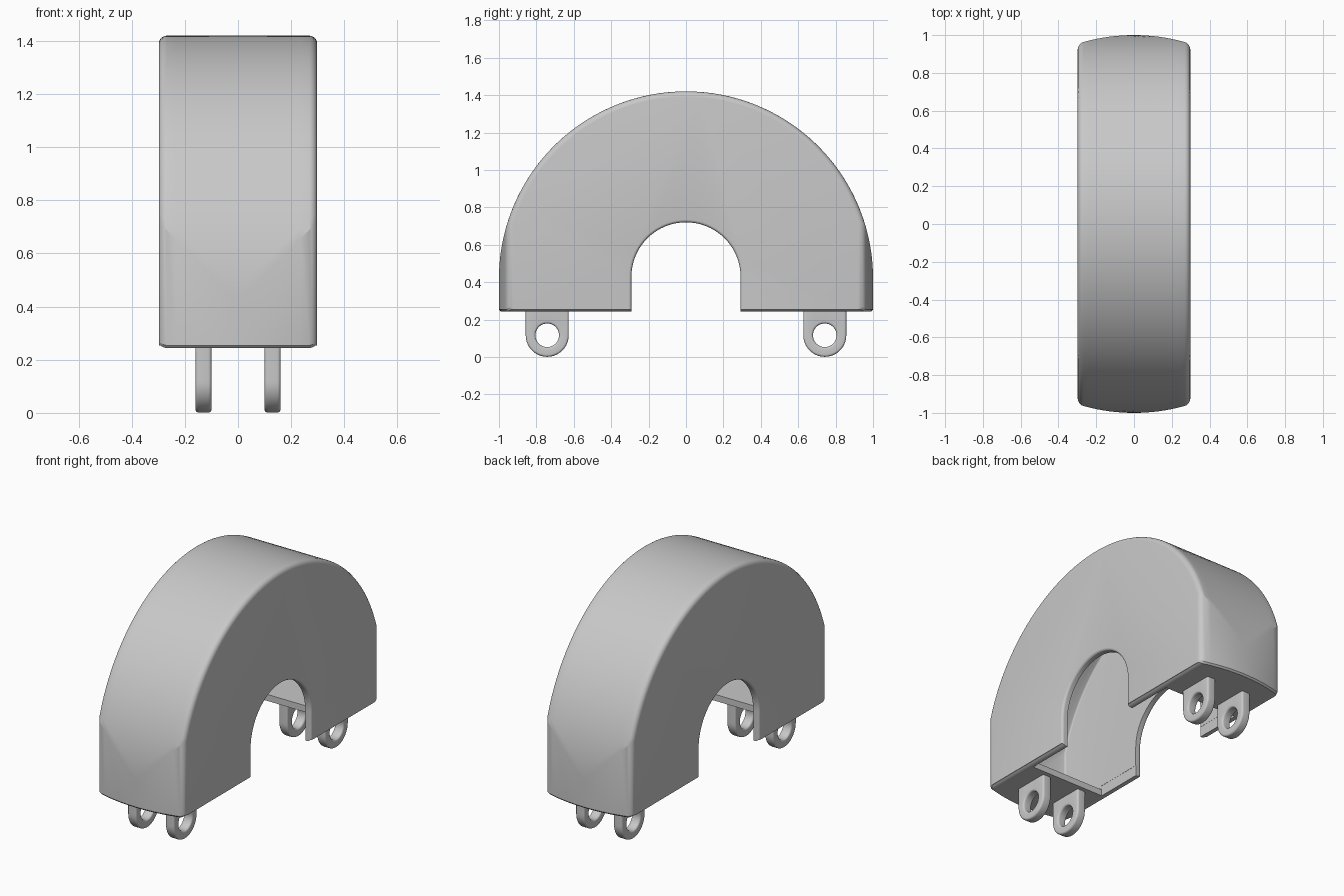
import bpy, bmesh, math

if "Cube" in bpy.data.objects:
    bpy.data.objects.remove(bpy.data.objects["Cube"])

grey = bpy.data.materials.new("light grey")
grey.diffuse_color = (0.58, 0.58, 0.58, 1)
grey.use_nodes = True
grey.node_tree.nodes["Principled BSDF"].inputs["Base Color"].default_value = grey.diffuse_color

HALF, CENTRE, BASE, WALL = 0.298, 0.42, 0.244, 0.04


def loft(name, rings, closed=False):
    """Skin a list of equal rings; cap the ends or join them into a loop."""
    bm = bmesh.new()
    vs = [[bm.verts.new(p) for p in r] for r in rings]
    n = len(rings[0])
    for i in range(len(vs) if closed else len(vs) - 1):
        a, b = vs[i], vs[(i + 1) % len(vs)]
        for j in range(n):
            k = (j + 1) % n
            bm.faces.new((a[j], a[k], b[k], b[j]))
    if not closed:
        bm.faces.new(vs[0])
        bm.faces.new(vs[-1])
    bmesh.ops.recalc_face_normals(bm, faces=bm.faces)
    me = bpy.data.meshes.new(name)
    bm.to_mesh(me)
    bm.free()
    me.materials.append(grey)
    ob = bpy.data.objects.new(name, me)
    bpy.context.collection.objects.link(ob)
    return ob


def fillet(r, n=5):
    """(inward offset, outward advance) pairs round a quarter circle."""
    return [(r * (1 - math.cos(a)), r * math.sin(a))
            for a in (math.pi / 2 * i / n for i in range(n + 1))]


def stations(half, r):
    """x positions with edge inset, rounded at both sides."""
    edge = [(half - r + adv, d) for d, adv in fillet(r)]
    flat = half - r
    mid = [(flat * i / 8, 0) for i in range(-7, 8)]
    return [(-x, d) for x, d in reversed(edge)] + mid + edge


def crowned_half_disc(name, half, shrink, base, r, chamfer):
    """Half disc across x whose two ends are crowned by an upright cylinder."""
    rings = []
    for x, d in stations(half, r):
        d += shrink
        rad, y = 1 - d, math.sqrt(1 - x * x) - d
        t0 = math.acos(min(1, y / rad))
        z0 = base + min(d - shrink, chamfer)
        ring = [(x, y - chamfer, z0), (x, y, z0 + chamfer)]
        for i in range(65):
            t = t0 + (math.pi - 2 * t0) * i / 64
            ring.append((x, rad * math.cos(t), CENTRE + rad * math.sin(t)))
        ring += [(x, -y, z0 + chamfer), (x, -y + chamfer, z0)]
        rings.append(ring)
    return loft(name, rings)


def cut(ob, cutter):
    m = ob.modifiers.new("cut", 'BOOLEAN')
    m.operation, m.solver, m.object = 'DIFFERENCE', 'EXACT', cutter
    bpy.context.view_layer.objects.active = ob
    bpy.ops.object.modifier_apply(modifier=m.name)
    bpy.data.objects.remove(cutter)


def smooth(ob):
    bpy.ops.object.select_all(action='DESELECT')
    ob.select_set(True)
    bpy.context.view_layer.objects.active = ob
    bpy.ops.object.shade_smooth_by_angle(angle=math.radians(20))


# Hollow arched housing
housing = crowned_half_disc("arched_housing", HALF, 0, BASE, 0.03, 0.01)
cut(housing, crowned_half_disc("cavity", HALF - WALL, WALL, BASE + WALL, 0.01, 0.005))

# Open slot in the floor, leaving a plate at each end
sx = HALF - WALL + 0.001
cut(housing, loft("floor_slot", [[(x, -0.6, 0.1), (x, 0.6, 0.1), (x, 0.6, 0.31), (x, -0.6, 0.31)]
                                 for x in (-sx, sx)]))

# Arch opening through both walls, flared for a rounded rim
flare = [(HALF - 0.015 + adv, d) for d, adv in fillet(0.015)]
arch = []
for x, d in [(-x, d) for x, d in reversed(flare)] + flare + [(0.35, 0.015)]:
    rad = 0.292 + d
    arch.append([(x, rad, 0.1)]
                + [(x, rad * math.cos(math.pi * i / 40), 0.428 + rad * math.sin(math.pi * i / 40))
                   for i in range(41)] + [(x, -rad, 0.1)])
arch.insert(0, [(-0.35, y, z) for _, y, z in arch[0]])
cut(housing, loft("arch_opening", arch))
smooth(housing)


# Mounting lugs: round-ended eyes with rounded rims
def lug(name, cx, cy, cz=0.116, r=0.115, hole=0.063, half=0.03, bev=0.012):
    def outline(x, inset):
        pts = []
        for i in range(64):
            a = 2 * math.pi * i / 64
            c, s = math.cos(a), math.sin(a)
            q = r - inset
            k = q if s <= 0 else min(q / max(abs(c), 1e-6), 0.15 / s)
            pts.append((cx + x, cy + k * c, cz + k * s))
        return pts

    def eye(x, inset):
        q = hole + inset
        return [(cx + x, cy + q * math.cos(2 * math.pi * i / 64),
                 cz + q * math.sin(2 * math.pi * i / 64)) for i in range(64)]

    right = [(half - bev + adv, d) for d, adv in fillet(bev)]
    across = [(-x, d) for x, d in reversed(right)] + right
    rings = [outline(x, d) for x, d in across] + [eye(x, d) for x, d in reversed(across)]
    smooth(loft(name, rings, closed=True))


for side, cx in (("left", -0.13), ("right", 0.13)):
    for end, cy in (("front", -0.742), ("back", 0.742)):
        lug(f"{end}_{side}_lug", cx, cy)
